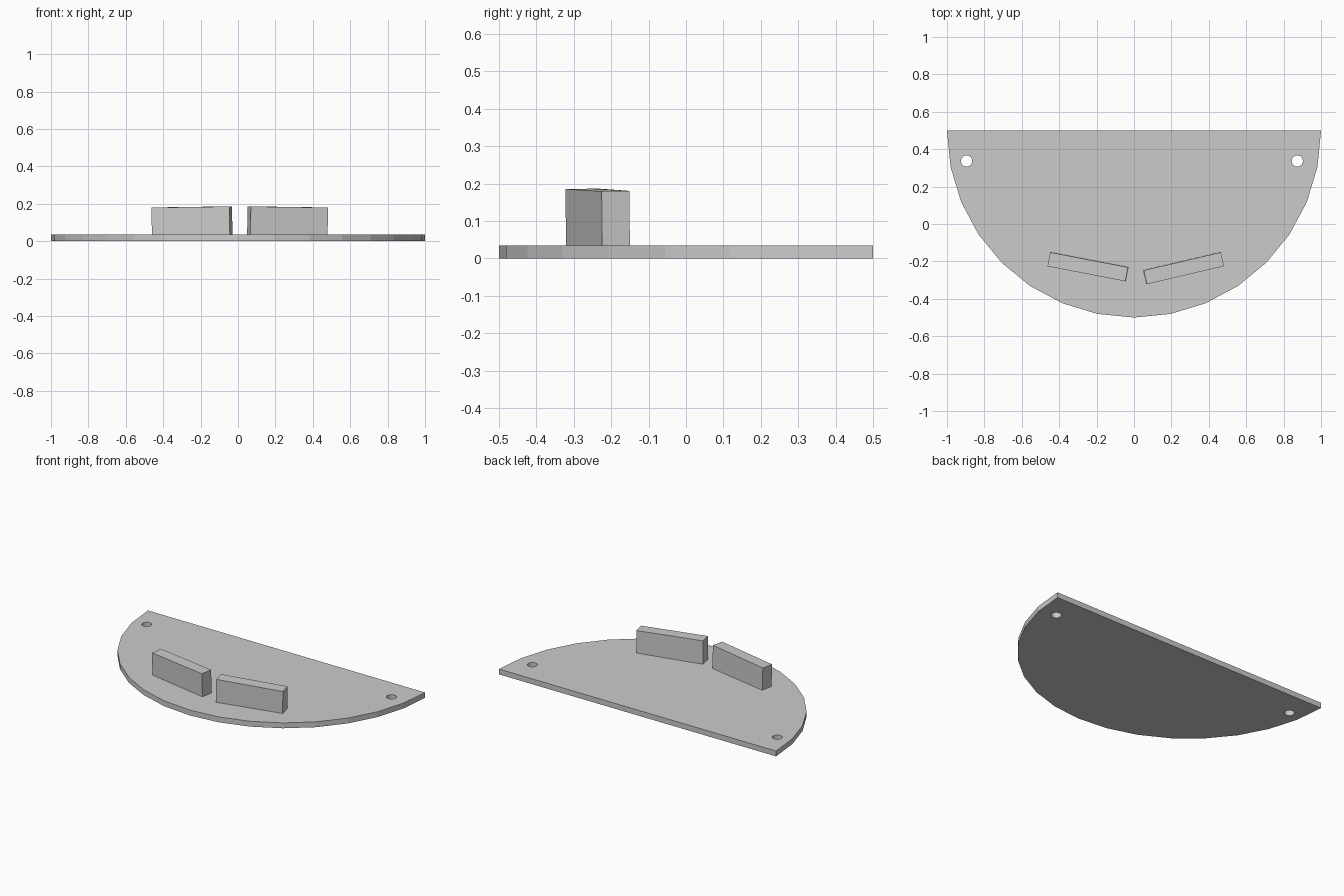
import bpy, bmesh
from math import pi, cos, sin, radians

if "Cube" in bpy.data.objects:
    bpy.data.objects.remove(bpy.data.objects["Cube"], do_unlink=True)

THICK = 0.035
grey = bpy.data.materials.new("plain grey")
grey.use_nodes = True
grey.diffuse_color = (0.6, 0.6, 0.6, 1)
grey.node_tree.nodes["Principled BSDF"].inputs["Base Color"].default_value = grey.diffuse_color


def add_object(name, bm):
    bmesh.ops.recalc_face_normals(bm, faces=bm.faces)
    mesh = bpy.data.meshes.new(name)
    bm.to_mesh(mesh)
    bm.free()
    mesh.materials.append(grey)
    obj = bpy.data.objects.new(name, mesh)
    bpy.context.collection.objects.link(obj)
    return obj


# Half-round base plate with its straight edge at the back
bm = bmesh.new()
rim = [bm.verts.new((cos(pi + pi * i / 16), 0.5 + sin(pi + pi * i / 16), 0)) for i in range(17)]
face = bm.faces.new(rim)
extruded = bmesh.ops.extrude_face_region(bm, geom=[face])["geom"]
top = [v for v in extruded if isinstance(v, bmesh.types.BMVert)]
bmesh.ops.translate(bm, verts=top, vec=(0, 0, THICK))
plate = add_object("base_plate", bm)

# Mounting holes near the back corners
for side, x in (("right", -0.895), ("left", 0.873)):
    bm = bmesh.new()
    bmesh.ops.create_cone(bm, cap_ends=True, segments=24, radius1=0.03, radius2=0.03, depth=0.2)
    cutter = add_object(side + "_hole_cutter", bm)
    cutter.location = (x, 0.337, 0)
    cutter.hide_render = True
    cutter.hide_set(True)
    cut = plate.modifiers.new(side + "_hole", 'BOOLEAN')
    cut.operation = 'DIFFERENCE'
    cut.solver = 'EXACT'
    cut.object = cutter

# Two upright blocks, angled in a shallow V and leaning very slightly
for side, x, y, turn, tilt in (("right", -0.246, -0.228, -10.9, -0.8),
                               ("left", 0.265, -0.236, 13.2, 0.8)):
    bm = bmesh.new()
    bmesh.ops.create_cube(bm, size=1)
    bmesh.ops.scale(bm, verts=bm.verts, vec=(0.424, 0.076, 0.166))
    block = add_object(side + "_block", bm)
    block.location = (x, y, 0.1)
    block.rotation_euler = (radians(0.8), radians(tilt), radians(turn))
